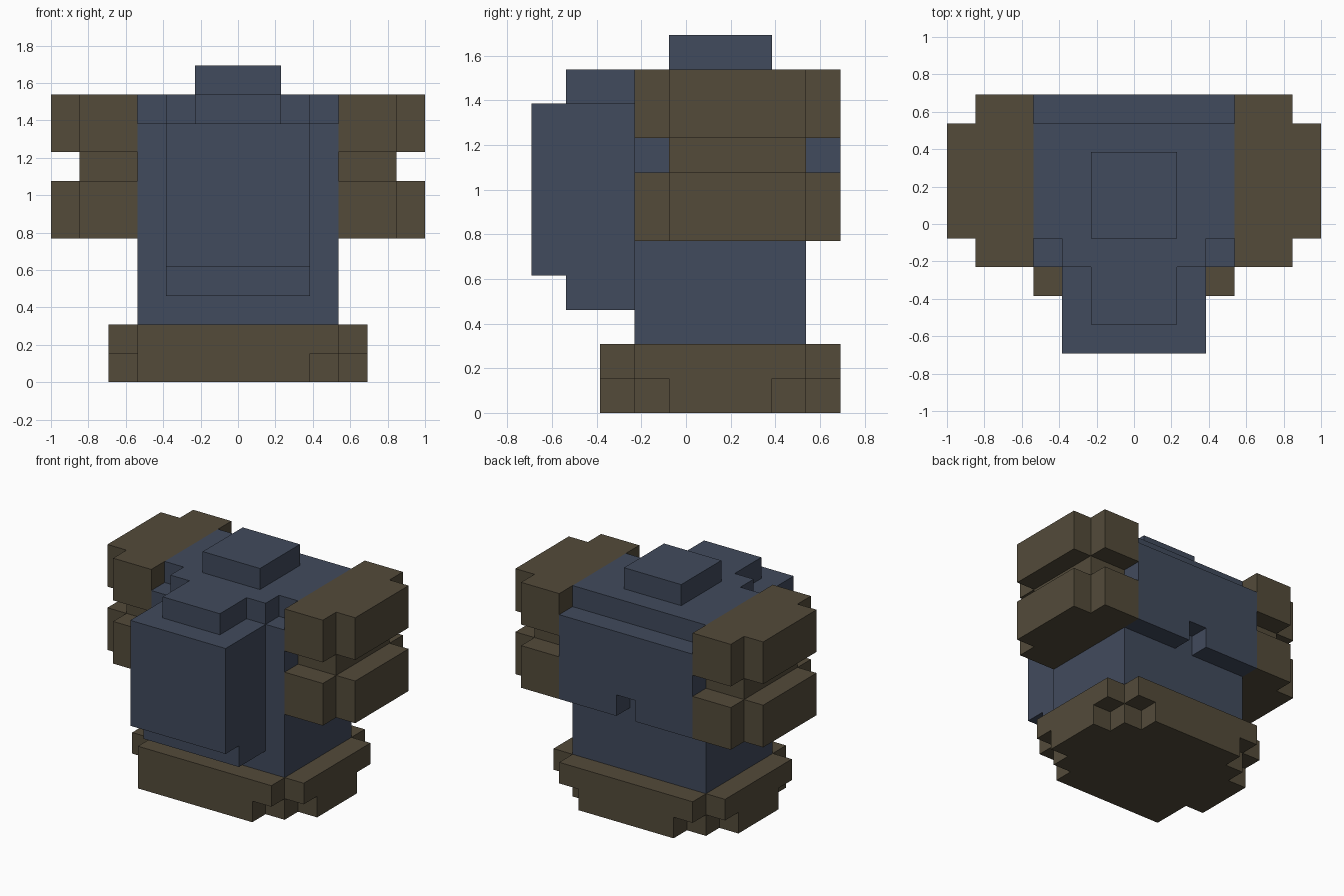
import bpy, bmesh
from mathutils import Vector

cube = bpy.data.objects.get("Cube")
if cube:
    bpy.data.objects.remove(cube, do_unlink=True)

U = 2 / 13                      # size of one block
W, D = 13, 9                    # overall width and depth in blocks


def material(name, rgb):
    m = bpy.data.materials.new(name)
    m.use_nodes = True
    color = (*rgb, 1)
    m.diffuse_color = color
    bsdf = next(n for n in m.node_tree.nodes if n.type == 'BSDF_PRINCIPLED')
    bsdf.inputs["Base Color"].default_value = color
    bsdf.inputs["Roughness"].default_value = 0.9
    return m


BLUE = material("slate blue", (0.053, 0.069, 0.109))
BROWN = material("dark olive brown", (0.087, 0.070, 0.042))

# The six block faces: direction and the two edge directions spanning it
SIDES = []
for axis in range(3):
    for sign in (1, -1):
        n = Vector((0, 0, 0))
        n[axis] = sign
        u = Vector((0, 0, 0))
        u[(axis + 1) % 3] = 1
        SIDES.append((n, u, n.cross(u)))


def cells_of(boxes):
    """All block cells in a list of (x0, x1, y0, y1, z0, z1) boxes."""
    return {(x, y, z) for x0, x1, y0, y1, z0, z1 in boxes
            for x in range(x0, x1) for y in range(y0, y1) for z in range(z0, z1)}


def block_part(name, mat, boxes, cut=()):
    """One clean outer skin around the union of the boxes, minus the cut boxes."""
    cells = cells_of(boxes) - cells_of(cut)
    bm = bmesh.new()
    verts = {}

    def vert(p):
        key = tuple(round(c) for c in p)
        if key not in verts:
            x, y, z = key
            verts[key] = bm.verts.new(((x - W / 2) * U, (y - D / 2) * U, z * U))
        return verts[key]

    for c in sorted(cells):
        mid = Vector(c) + Vector((0.5, 0.5, 0.5))
        for n, u, v in SIDES:
            if tuple(round(a + b) for a, b in zip(c, n)) in cells:
                continue
            bm.faces.new([vert(mid + (n + s * u + t * v) / 2)
                          for s, t in ((-1, -1), (1, -1), (1, 1), (-1, 1))])
    # Merge the block grid into large flat faces
    bmesh.ops.dissolve_limit(bm, angle_limit=0.01, verts=bm.verts[:], edges=bm.edges[:])
    bmesh.ops.triangulate(bm, faces=[f for f in bm.faces if len(f.verts) > 4])
    mesh = bpy.data.meshes.new(name)
    bm.to_mesh(mesh)
    bm.free()
    mesh.materials.append(mat)
    ob = bpy.data.objects.new(name, mesh)
    bpy.context.collection.objects.link(ob)
    return ob


# Trunk with a lower back plate, a centre notch and lowered front shoulders
block_part("body", BLUE,
           [(3, 10, 3, 8, 2, 10), (3, 10, 8, 9, 5, 9)],
           cut=[(6, 7, 8, 9, 5, 6), (3, 4, 3, 4, 9, 10), (9, 10, 3, 4, 9, 10)])

# Stepped chest block on the front
block_part("chest", BLUE,
           [(4, 9, 0, 1, 4, 9), (4, 9, 1, 3, 3, 9), (5, 8, 1, 3, 9, 10)])

# Small cap on top
block_part("top_cap", BLUE, [(5, 8, 4, 7, 10, 11)])

# Base: wide upper layer over a lower layer with trimmed corners
block_part("base", BROWN,
           [(3, 10, 2, 9, 1, 2), (2, 11, 3, 8, 1, 2),
            (3, 10, 3, 8, 0, 1), (2, 11, 4, 7, 0, 1),
            (3, 9, 2, 3, 0, 1), (4, 9, 8, 9, 0, 1)])

# Arms: two stacked slabs joined by a narrower block, mirrored to each side
arm = [(10, 12, 4, 8, 7, 8)]
for z in (5, 8):
    arm += [(10, 12, 3, 9, z, z + 2), (12, 13, 4, 8, z, z + 2)]
block_part("left_arm", BROWN, arm)
block_part("right_arm", BROWN, [(W - b[1], W - b[0], *b[2:]) for b in arm])
